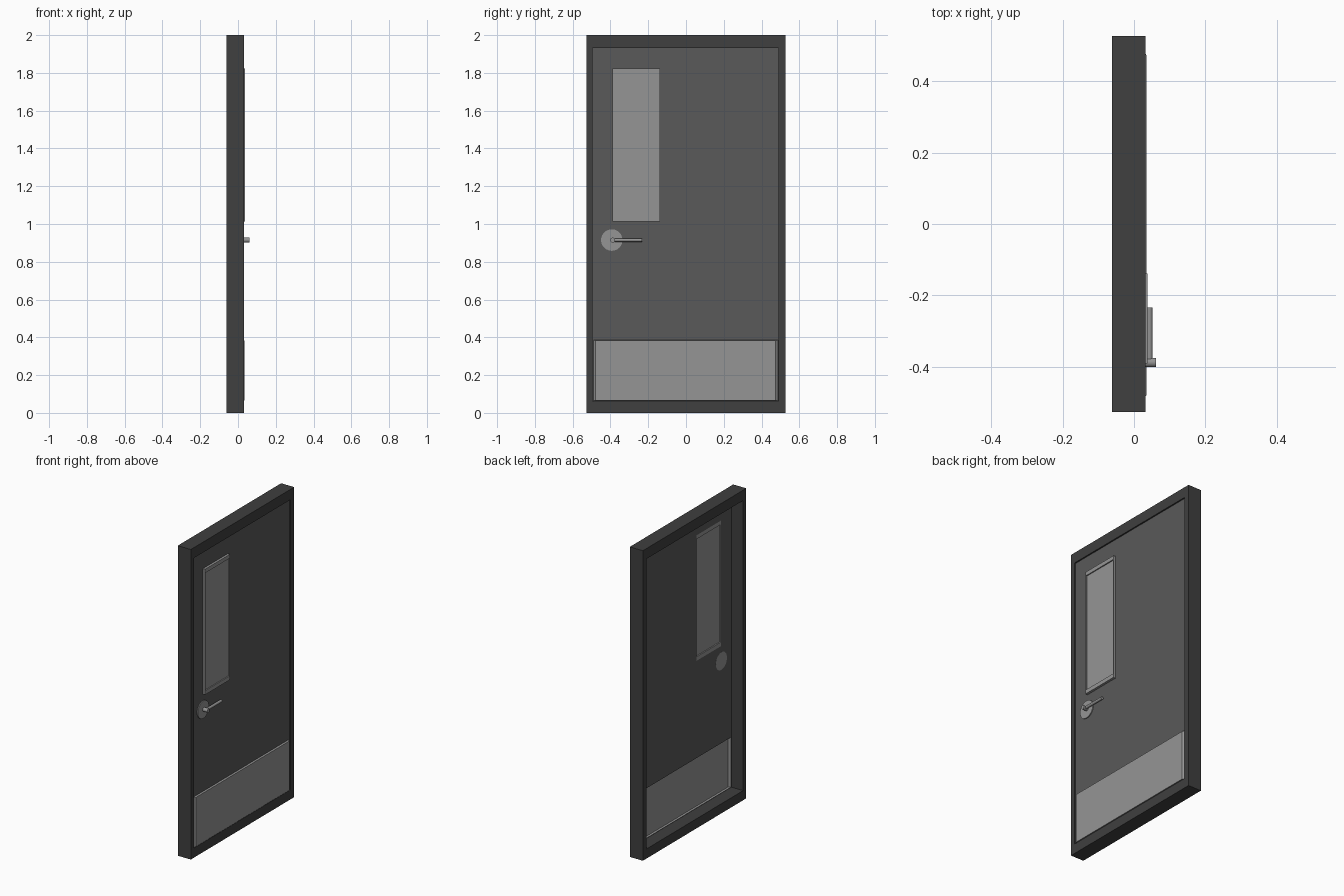
import bpy, bmesh, math
from mathutils import Matrix

if "Cube" in bpy.data.objects:
    bpy.data.objects.remove(bpy.data.objects["Cube"])


def grey(name, v):
    m = bpy.data.materials.new(name)
    m.diffuse_color = (v, v, v, 1)
    m.use_nodes = True
    m.node_tree.nodes["Principled BSDF"].inputs["Base Color"].default_value = m.diffuse_color
    return m


DARK, PANEL, METAL = grey("dark_paint", 0.05), grey("door_paint", 0.1), grey("metal", 0.3)


def finish(bm, name, mat, smooth=False):
    me = bpy.data.meshes.new(name)
    bm.to_mesh(me)
    bm.free()
    ob = bpy.data.objects.new(name, me)
    bpy.context.collection.objects.link(ob)
    me.materials.append(mat)
    if smooth:
        bpy.context.view_layer.objects.active = ob
        ob.select_set(True)
        bpy.ops.object.shade_smooth_by_angle()
        ob.select_set(False)
    return ob


def loop(bm, x, rect):
    y0, y1, z0, z1 = rect
    return [bm.verts.new((x, y, z)) for y, z in ((y0, z0), (y1, z0), (y1, z1), (y0, z1))]


def bridge(bm, loops, closed=False):
    pairs = list(zip(loops, loops[1:])) + ([(loops[-1], loops[0])] if closed else [])
    for a, b in pairs:
        for i in range(4):
            j = (i + 1) % 4
            bm.faces.new((a[i], a[j], b[j], b[i]))


def ring(name, outer, inner, x0, x1, mat):
    """Rectangular frame lying in the yz plane."""
    bm = bmesh.new()
    bridge(bm, [loop(bm, x0, outer), loop(bm, x1, outer),
                loop(bm, x1, inner), loop(bm, x0, inner)], True)
    bmesh.ops.recalc_face_normals(bm, faces=bm.faces)
    return finish(bm, name, mat)


def pressed(name, base, face, x0, x1, mat):
    """Open-backed raised plate."""
    bm = bmesh.new()
    b, f = loop(bm, x0, base), loop(bm, x1, face)
    bridge(bm, [b, f])
    bm.faces.new(f)
    return finish(bm, name, mat)


def rod(name, p, radius, length, axis, mat):
    bm = bmesh.new()
    bmesh.ops.create_cone(bm, cap_ends=True, segments=24, radius1=radius,
                          radius2=radius, depth=length)
    rot = Matrix.Rotation(math.pi / 2, 4, 'Y' if axis == 'x' else 'X')
    bm.transform(Matrix.Translation(p) @ rot)
    return finish(bm, name, mat, True)


OPEN = (-0.495, 0.49, 0.062, 1.933)
WIN = (-0.39, -0.138, 1.012, 1.822)
KICK = (-0.49, 0.487, 0.064, 0.385)
SHEET = 0.023

# Door frame
ring("door_frame", (-0.527, 0.527, 0, 2), OPEN, -0.061, 0.032, DARK)

# Door sheet with openings for the window and the kick plate
bm = bmesh.new()
ys = [OPEN[0], KICK[0], WIN[0], WIN[1], KICK[1], OPEN[1]]
zs = [OPEN[2], KICK[2], KICK[3], WIN[2], WIN[3], OPEN[3]]
for i in range(5):
    for k in range(5):
        in_win = i == 2 and k == 3
        in_kick = 1 <= i <= 3 and k == 1
        if not (in_win or in_kick):
            bm.faces.new(loop(bm, SHEET, (ys[i], ys[i + 1], zs[k], zs[k + 1])))
bmesh.ops.remove_doubles(bm, verts=bm.verts, dist=1e-5)
finish(bm, "door_sheet", PANEL)

# Kick plate with sloped sides
pressed("kick_plate", KICK, (-0.48, 0.473, 0.066, 0.383), SHEET, 0.035, METAL)

# Window trim and glass
ring("window_trim", WIN, (-0.386, -0.142, 1.038, 1.797), SHEET, 0.038, METAL)
bm = bmesh.new()
bm.faces.new(loop(bm, 0.031, WIN))
finish(bm, "window_glass", METAL)

# Lever handle
rod("handle_rose", (0.0255, -0.393, 0.915), 0.057, 0.006, 'x', METAL)
rod("handle_spindle", (0.0445, -0.388, 0.915), 0.013, 0.033, 'x', METAL)
rod("handle_lever", (0.043, -0.31, 0.915), 0.009, 0.152, 'y', METAL)
